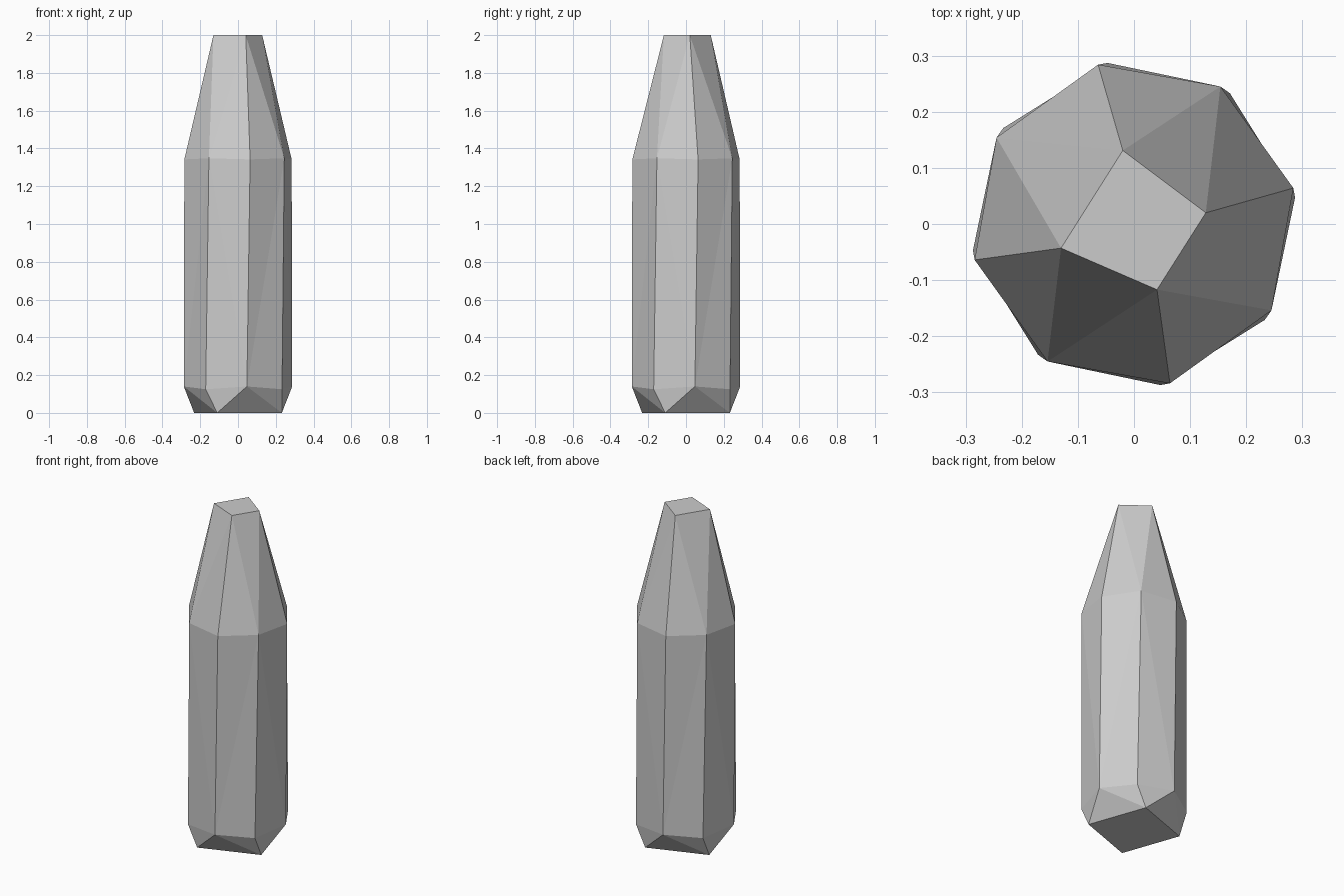
import bpy
import bmesh
from math import cos, sin, pi

cube = bpy.data.objects.get("Cube")
if cube:
    bpy.data.objects.remove(cube)

# Stone colour
stone = bpy.data.materials.new("pale grey stone")
stone.use_nodes = True
grey = (0.6, 0.6, 0.6, 1)
stone.diffuse_color = grey
stone.node_tree.nodes["Principled BSDF"].inputs["Base Color"].default_value = grey

bm = bmesh.new()


def quarter_turns(points):
    """Repeat (x, y, z) points clockwise through four quarter turns."""
    ring = []
    for k in range(4):
        c, s = round(cos(k * pi / 2)), round(sin(k * pi / 2))
        ring += [bm.verts.new((c * x + s * y, c * y - s * x, z)) for x, y, z in points]
    return ring


# Rings of the crystal, all running clockwise
base = quarter_turns([(0.11, 0.232, 0)])
lower = quarter_turns([(-0.047, 0.287, 0.14), (0.171, 0.233, 0.125)])
upper = quarter_turns([(-0.064, 0.284, 1.342), (0.154, 0.245, 1.348)])
tip_outline = [(-0.02, 0.131), (0.128, 0.02), (0.041, -0.117), (-0.13, -0.043)]
tip = [bm.verts.new((x, y, 2)) for x, y in tip_outline]


def face(*verts):
    bm.faces.new(verts)


def cap(end, ring, shift):
    """Join a four-cornered end to an eight-cornered ring."""
    face(*end)
    for k in range(4):
        a, b, c = [ring[(2 * k + shift + j) % 8] for j in range(3)]
        face(end[k], a, b)
        face(end[k], b, c)
        face(end[k], c, end[(k + 1) % 4])


cap(tip, upper, -1)
cap(base, lower, 0)

# Eight long sides, each split along its fold
for i in range(8):
    j = (i + 1) % 8
    if i % 2 == 0:
        face(lower[i], upper[i], upper[j])
        face(lower[i], upper[j], lower[j])
    else:
        face(lower[i], upper[i], lower[j])
        face(lower[j], upper[i], upper[j])

bmesh.ops.recalc_face_normals(bm, faces=bm.faces)
mesh = bpy.data.meshes.new("crystal_shard")
bm.to_mesh(mesh)
bm.free()
mesh.materials.append(stone)
bpy.context.collection.objects.link(bpy.data.objects.new("crystal_shard", mesh))
